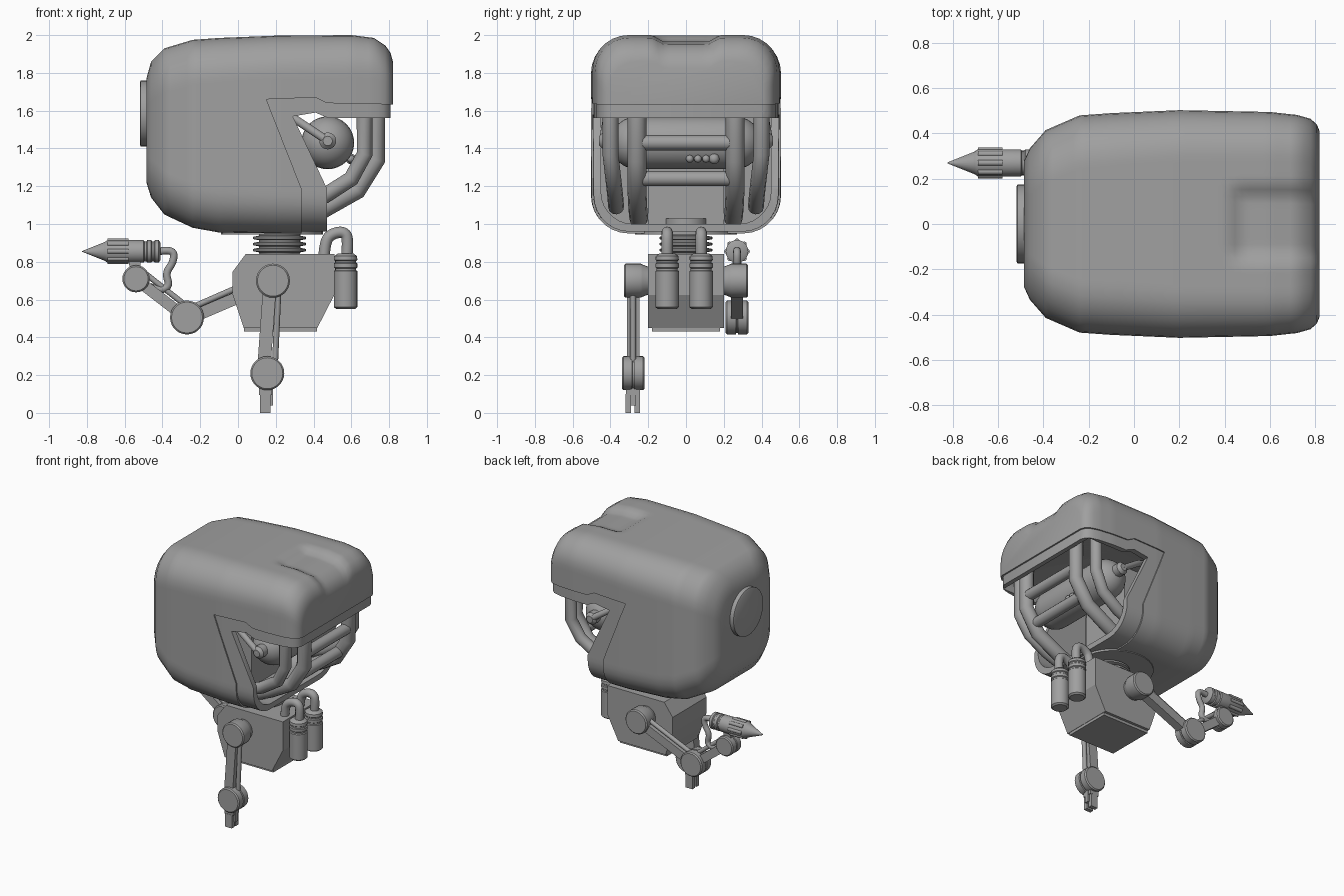
import bpy, bmesh, math
from mathutils import Vector, Matrix

if "Cube" in bpy.data.objects:
    bpy.data.objects.remove(bpy.data.objects["Cube"])

metal = bpy.data.materials.new("grey metal")
metal.diffuse_color = (0.35, 0.35, 0.35, 1)
metal.use_nodes = True
metal.node_tree.nodes["Principled BSDF"].inputs["Base Color"].default_value = metal.diffuse_color


def finish(name, mesh, angle=40):
    obj = bpy.data.objects.new(name, mesh)
    bpy.context.collection.objects.link(obj)
    mesh.materials.clear()
    mesh.materials.append(metal)
    mesh.polygons.foreach_set("use_smooth", [True] * len(mesh.polygons))
    mesh.set_sharp_from_angle(angle=math.radians(angle))
    return obj


def from_bm(name, bm, angle=40):
    bmesh.ops.recalc_face_normals(bm, faces=bm.faces)
    mesh = bpy.data.meshes.new(name)
    bm.to_mesh(mesh)
    bm.free()
    return finish(name, mesh, angle)


def rings_to_bm(rings):
    """Skin closed rings of points and cap both ends."""
    bm = bmesh.new()
    vs = [[bm.verts.new(p) for p in ring] for ring in rings]
    n = len(vs[0])
    for a, b in zip(vs, vs[1:]):
        for i in range(n):
            bm.faces.new((a[i], a[(i + 1) % n], b[(i + 1) % n], b[i]))
    bm.faces.new(vs[0])
    bm.faces.new(vs[-1])
    return bm


def lathe(name, origin, axis, profile, seg=24):
    """Turned part: profile holds (distance along axis, radius)."""
    m = Matrix.Translation(origin) @ Vector(axis).to_track_quat('Z', 'Y').to_matrix().to_4x4()
    ang = [2 * math.pi * i / seg for i in range(seg)]
    return from_bm(name, rings_to_bm(
        [[m @ Vector((r * math.cos(a), r * math.sin(a), t)) for a in ang] for t, r in profile]))


def tube(name, pts, r, smooth=False):
    cu = bpy.data.curves.new(name, 'CURVE')
    cu.dimensions = '3D'
    cu.bevel_depth, cu.bevel_resolution, cu.use_fill_caps = r, 4, True
    sp = cu.splines.new('NURBS' if smooth else 'POLY')
    sp.points.add(len(pts) - 1)
    for p, q in zip(sp.points, pts):
        p.co = (*q, 1)
    if smooth:
        sp.order_u, sp.use_endpoint_u, sp.resolution_u = 3, True, 5
    tmp = bpy.data.objects.new(name, cu)
    bpy.context.collection.objects.link(tmp)
    mesh = bpy.data.meshes.new_from_object(tmp.evaluated_get(bpy.context.evaluated_depsgraph_get()))
    bpy.data.objects.remove(tmp)
    return finish(name, mesh)


def prism(name, pts, y0, y1):
    """Side outline in x and z, extruded along y."""
    return from_bm(name, rings_to_bm([[(x, y, z) for x, z in pts] for y in (y0, y1)]), 25)


def beam(name, a, b, w, d):
    """Straight bar in the x-z plane, w wide and d deep along y."""
    a, b = Vector(a), Vector(b)
    u = (b - a).normalized()
    s = Vector((u.z, 0, -u.x)) * w / 2
    t = Vector((0, d / 2, 0))
    return from_bm(name, rings_to_bm([[p + s + t, p - s + t, p - s - t, p + s - t] for p in (a, b)]))


def cut(obj, cutters):
    for c in cutters:
        m = obj.modifiers.new("cut", 'BOOLEAN')
        m.operation, m.solver, m.object = 'DIFFERENCE', 'EXACT', c
    mesh = bpy.data.meshes.new_from_object(obj.evaluated_get(bpy.context.evaluated_depsgraph_get()))
    name = obj.name
    bpy.data.objects.remove(obj)
    return finish(name, mesh, 40)


def rounded(hy, z0, z1, r, rb, edge=20, corner=7):
    """Rounded rectangle in y and z, with subdivided edges."""
    pts = []
    for sy, sz, a0 in ((1, 1, 0), (-1, 1, 90), (-1, -1, 180), (1, -1, 270)):
        q = r if sz > 0 else rb
        cy, cz = sy * (hy - q), (z1 - q if sz > 0 else z0 + q)
        for i in range(corner + 1):
            a = math.radians(a0 + 90 * i / corner)
            pts.append((cy + q * math.cos(a), cz + q * math.sin(a)))
    out = []
    for i, p in enumerate(pts):
        out.append(p)
        if i % (corner + 1) == corner:
            q = pts[(i + 1) % len(pts)]
            out += [(p[0] + (q[0] - p[0]) * k / edge, p[1] + (q[1] - p[1]) * k / edge)
                    for k in range(1, edge)]
    return out


# Head sections: x, half width, bottom, top, corner radius
SECTIONS = [(-.485, .28, 1.22, 1.77, .14), (-.46, .335, 1.14, 1.86, .19), (-.39, .415, 1.05, 1.93, .21),
            (-.24, .48, .98, 1.975, .21), (-.1, .49, .955, 1.985, .21), (.2, .503, .95, 1.997, .2),
            (.6, .495, .95, 2.0, .19), (.72, .482, .95, 1.985, .18), (.78, .465, .95, 1.945, .17),
            (.808, .44, .95, 1.905, .16), (.82, .41, .95, 1.86, .15)]


def ramp(t):
    t = min(1, max(0, t))
    return t * t * (3 - 2 * t)


def head_body(name, scale):
    rings = []
    for a, b in zip(SECTIONS, SECTIONS[1:]):
        n = max(1, round((b[0] - a[0]) / .03))
        rings += [[u + (v - u) * k / n for u, v in zip(a, b)] for k in range(n)]
    rings.append(SECTIONS[-1])
    c = Vector((.17, 0, 1.48))
    pts = []
    for x, hy, z0, z1, r in rings:
        ring = []
        for y, z in rounded(hy, z0, z1, r, r):
            # shallow dent on top of the brow
            z -= .035 * ramp((x - .4) / .09) * ramp((.19 - abs(y)) / .08) * ramp((z - 1.75) / .1)
            ring.append(c + (Vector((x, y, z)) - c) * scale)
        pts.append(ring)
    return from_bm(name, rings_to_bm(pts))


# Head: outer shell over a slightly smaller rim, both opened for the face
notch = prism("shell_cutter", [(.95, 1.63), (.47, 1.64), (.41, 1.67), (.15, 1.66),
                               (.335, 1.19), (.335, .8), (.95, .8)], -.8, .8)
face = prism("rim_cutter", [(.95, 1.56), (.48, 1.56), (.41, 1.59), (.29, 1.57),
                            (.47, 1.19), (.47, .8), (.95, .8)], -.8, .8)
cavity = from_bm("cavity_cutter", rings_to_bm(
    [[(x, y, z) for y, z in rounded(.45, 1.0, 1.64, .05, .17, 1)] for x in (.05, .775)]))
cut(head_body("head_shell", 1), [notch, cavity])
cut(head_body("face_rim", .982), [face, cavity])
for c in (notch, face, cavity):
    bpy.data.objects.remove(c)
lathe("back_disc", (-.44, 0, 1.585), (-1, 0, 0), [(0, .175), (.075, .175), (.08, .165)], 32)
beam("inner_column", (.14, 0, .99), (.14, 0, 1.65), .22, .4)

# Face: eye drum with domed ends, indicator balls and guard tubes
dome = [(.26 + .14 * math.sin(a), .14 * math.cos(a)) for a in (.0, .25, .5, .75, 1.0, 1.25, 1.45)]
lathe("eye_drum", (.475, 0, 1.43), (0, 1, 0), [(-t, r) for t, r in reversed(dome)] + dome, 32)
for i in range(4):
    r = .028 if i == 3 else .02
    bm = bmesh.new()
    bmesh.ops.create_uvsphere(bm, u_segments=12, v_segments=8, radius=r)
    bmesh.ops.translate(bm, vec=(.597, .02 + .043 * i, 1.345), verts=bm.verts)
    from_bm("indicator_ball", bm, 60)
for s in (-1, 1):
    lathe("drum_hub", (.475, s * .38, 1.44), (0, s, 0), [(0, .045), (.06, .045), (.08, .025)], 16)
    tube("hub_rod", [(.475, s * .44, 1.44), (.31, s * .42, 1.55), (.24, s * .38, 1.59)], .022)
    tube("inner_guard_tube", [(.67, s * .40, 1.64), (.67, s * .40, 1.37), (.60, s * .385, 1.24),
                              (.46, s * .375, 1.15), (.3, s * .37, 1.09)], .042)
    tube("outer_guard_tube", [(.73, s * .26, 1.64), (.73, s * .26, 1.34), (.63, s * .26, 1.18),
                              (.45, s * .255, 1.08), (.34, s * .25, 1.03)], .05)
tube("guard_bar_upper", [(.73, -.26, 1.43), (.73, .26, 1.43)], .04)
tube("guard_bar_lower", [(.665, -.26, 1.24), (.665, .26, 1.24)], .04)

# Neck: ribbed bellows
ribs = [(0, .1)]
for i in range(4):
    z = .02 + .032 * i
    ribs += [(z, .11), (z + .006, .14), (z + .018, .14), (z + .024, .11)]
lathe("neck_bellows", (.22, 0, .83), (0, 0, 1), ribs + [(.2, .11)], 28)
lathe("neck_collar", (.18, 0, .945), (0, 0, 1), [(0, .27), (.03, .27)], 32)

# Torso
prism("torso", [(.03, .45), (.42, .45), (.51, .625), (.51, .84), (.04, .84), (-.03, .745), (-.03, .63)], -.2, .2)
beam("torso_base", (.225, 0, .43), (.225, 0, .46), .385, .36)

# Tanks with arched hoses
for y in (-.1, .08):
    lathe("tank", (.57, y, .55), (0, 0, 1),
          [(0, .05), (.01, .062), (.2, .062), (.205, .056), (.215, .056), (.22, .062), (.24, .062),
           (.245, .056), (.255, .056), (.26, .062), (.28, .06), (.295, .04)], 20)
    tube("tank_hose", [(.575, y, .82), (.585, y, .92), (.56, y, .96), (.5, y, .95), (.46, y, .91),
                       (.455, y, .82)], .03, True)


def joint(name, x, z, y0, y1, r):
    d = y1 - y0
    lathe(name, (x, y0, z), (0, 1, 0), [(0, r - .008), (.008, r), (d * .45, r), (d * .47, r - .008),
                                       (d * .53, r - .008), (d * .55, r), (d - .008, r), (d, r - .008)], 28)


# Shoulders on both sides
for s in (-1, 1):
    lathe("shoulder", (.185, s * .19, .7), (0, s, 0), [(0, .07), (.04, .085), (.05, .09), (.13, .09), (.138, .082)], 28)

# Front arm hanging down, with two-pronged claw
beam("front_upper_arm", (.17, -.28, .7), (.135, -.28, .21), .07, .065)
tube("front_arm_rod", [(.215, -.28, .68), (.195, -.28, .24)], .016)
joint("front_elbow", .155, .21, -.34, -.22, .09)
beam("claw_wrist", (.145, -.28, .15), (.145, -.28, .095), .07, .075)
for y in (-.305, -.258):
    beam("claw_prong", (.145, y, .1), (.145, y, 0), .055, .03)
beam("claw_thumb", (.175, -.28, .13), (.175, -.28, .04), .02, .03)

# Rear arm reaching back, with pointed tool
beam("rear_upper_arm", (.185, .27, .69), (-.26, .27, .50), .065, .065)
tube("rear_arm_rod", [(.15, .27, .73), (-.25, .27, .555)], .016)
joint("rear_elbow", -.27, .505, .21, .33, .09)
beam("rear_forearm", (-.27, .27, .5), (-.53, .27, .70), .06, .06)
tube("forearm_rod", [(-.24, .27, .54), (-.5, .27, .745)], .015)
joint("rear_wrist", -.54, .71, .215, .325, .072)
beam("tool_mount", (-.54, .27, .72), (-.55, .27, .83), .06, .05)
lathe("pointed_tool", (-.41, .27, .855), (-1, 0, 0),
      [(0, .045), (.01, .06), (.03, .06), (.035, .053), (.045, .053), (.05, .06), (.07, .06), (.075, .053),
       (.085, .053), (.09, .06), (.28, .06), (.295, .05), (.3, .048), (.415, .002)], 24)
for i in range(8):
    a = 2 * math.pi * i / 8
    tube("tool_rib", [(x, .27 + .055 * math.cos(a), .855 + .055 * math.sin(a)) for x in (-.58, -.69)], .013)
tube("tool_hose", [(-.42, .27, .855), (-.34, .27, .87), (-.34, .27, .80), (-.385, .27, .74), (-.36, .27, .67),
                   (-.42, .27, .645), (-.47, .27, .67)], .02, True)
